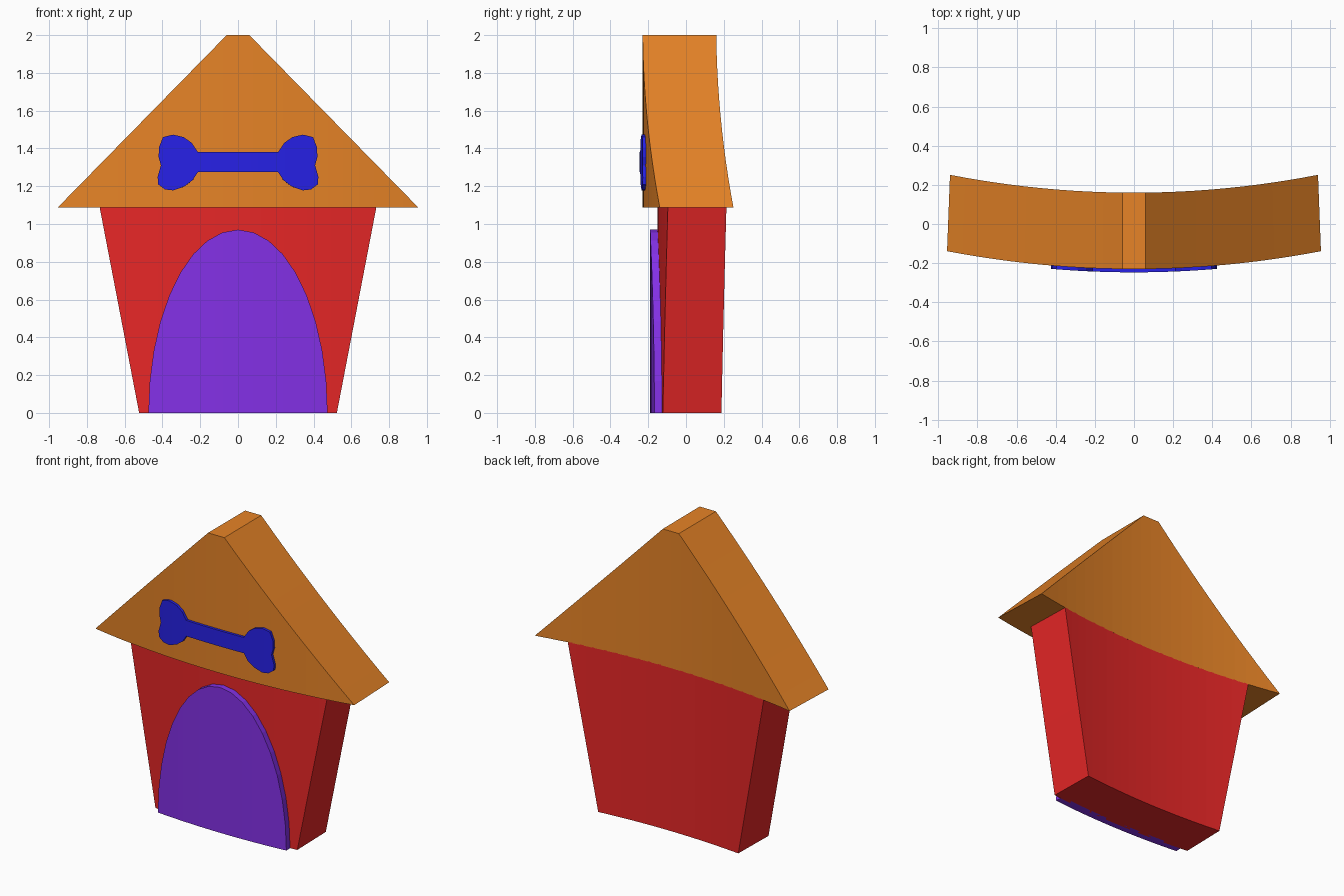
import bpy, bmesh, math

if "Cube" in bpy.data.objects:
    bpy.data.objects.remove(bpy.data.objects["Cube"])


def bend(co):
    # gentle bow: sides sweep backwards, rear edge slightly narrower
    x, y, z = co
    return (x * (1 - 0.04 * (y + 0.23)), y + 0.1 * x * x, z)


def bent_panel(name, profile, y_front, y_back, color, slices=24):
    # extrude an x/z outline along y, slice it across x, then bow it
    bm = bmesh.new()
    face = bm.faces.new([bm.verts.new((x, y_front, z)) for x, z in profile])
    ext = bmesh.ops.extrude_face_region(bm, geom=[face])
    for v in ext["geom"]:
        if isinstance(v, bmesh.types.BMVert):
            v.co.y = y_back
    half = max(abs(p[0]) for p in profile)
    for i in range(1, slices):
        x = -half + 2 * half * i / slices
        bmesh.ops.bisect_plane(bm, geom=bm.verts[:] + bm.edges[:] + bm.faces[:],
                               dist=1e-5, plane_co=(x, 0, 0), plane_no=(1, 0, 0))
    for v in bm.verts:
        v.co = bend(v.co)
    bmesh.ops.recalc_face_normals(bm, faces=bm.faces[:])
    mesh = bpy.data.meshes.new(name)
    bm.to_mesh(mesh)
    bm.free()
    mat = bpy.data.materials.new(name + "_color")
    mat.diffuse_color = (*color, 1)
    mat.use_nodes = True
    mat.node_tree.nodes["Principled BSDF"].inputs["Base Color"].default_value = mat.diffuse_color
    mesh.materials.append(mat)
    obj = bpy.data.objects.new(name, mesh)
    bpy.context.collection.objects.link(obj)
    return obj


# flared walls
bent_panel("walls", [(-0.525, 0), (0.525, 0), (0.735, 1.09), (-0.735, 1.09)],
           -0.15, 0.16, (0.8, 0.02, 0.02))

# roof with a narrow flat ridge
bent_panel("roof", [(-0.955, 1.087), (0.955, 1.087), (0.06, 2.0), (-0.06, 2.0)],
           -0.23, 0.16, (0.8, 0.23, 0.02))

# arched doorway: half ellipse
arch = [(0.475 * math.cos(math.pi * i / 18), 0.97 * math.sin(math.pi * i / 18))
        for i in range(19)]
bent_panel("doorway", arch, -0.19, -0.13, (0.23, 0.03, 0.8))

# bone sign: right half outline, top to bottom, mirrored
lobe = [(0.212, 1.38), (0.245, 1.43), (0.288, 1.46), (0.343, 1.473),
        (0.397, 1.46), (0.418, 1.406), (0.42, 1.355), (0.408, 1.31),
        (0.425, 1.25), (0.423, 1.21), (0.387, 1.183), (0.343, 1.178),
        (0.285, 1.198), (0.24, 1.232), (0.212, 1.275)]
bent_panel("bone_sign", lobe + [(-x, z) for x, z in reversed(lobe)],
           -0.247, -0.21, (0.02, 0.015, 0.8))
